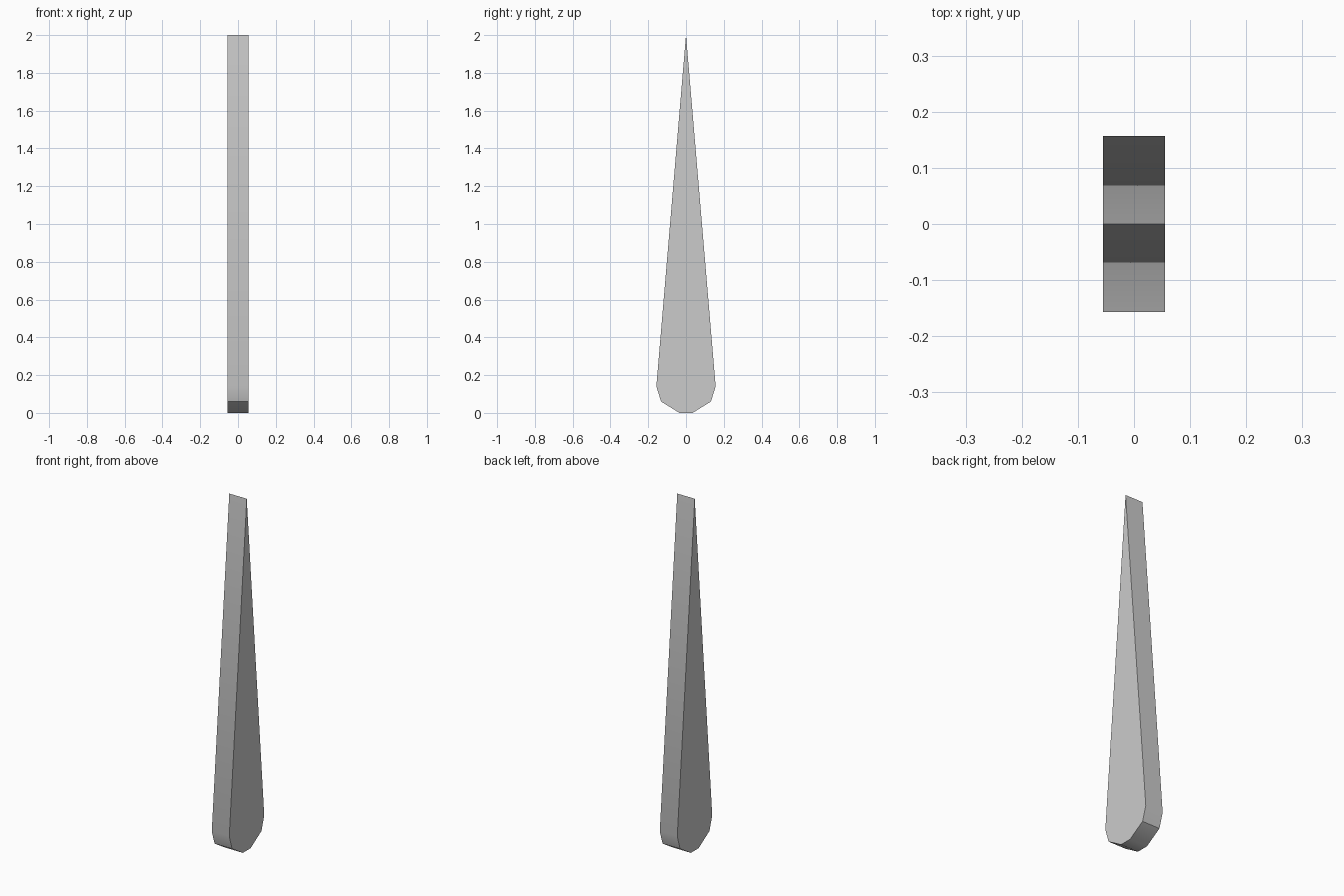
import bpy, bmesh, math

if "Cube" in bpy.data.objects:
    bpy.data.objects.remove(bpy.data.objects["Cube"])

HALF_WIDTH = 0.055

# Half profile (y, z) from the bottom edge up to the widest point
half = [(0.035, 0.0), (0.132, 0.06), (0.157, 0.14)]
profile = half + [(0.0, 2.0)] + [(-y, z) for y, z in reversed(half)]

# Tapered wedge: profile extruded along x
bm = bmesh.new()
base = bm.faces.new([bm.verts.new((-HALF_WIDTH, y, z)) for y, z in profile])
ext = bmesh.ops.extrude_face_region(bm, geom=[base], use_keep_orig=True)
verts = [v for v in ext["geom"] if isinstance(v, bmesh.types.BMVert)]
bmesh.ops.translate(bm, verts=verts, vec=(2 * HALF_WIDTH, 0, 0))
bmesh.ops.recalc_face_normals(bm, faces=bm.faces)

mesh = bpy.data.meshes.new("tapered_wedge")
bm.to_mesh(mesh)
bm.free()
wedge = bpy.data.objects.new("tapered_wedge", mesh)
bpy.context.collection.objects.link(wedge)

# Soften the shallow bends, keep the steep edges sharp
bpy.context.view_layer.objects.active = wedge
wedge.select_set(True)
bpy.ops.object.shade_smooth_by_angle(angle=math.radians(35))
